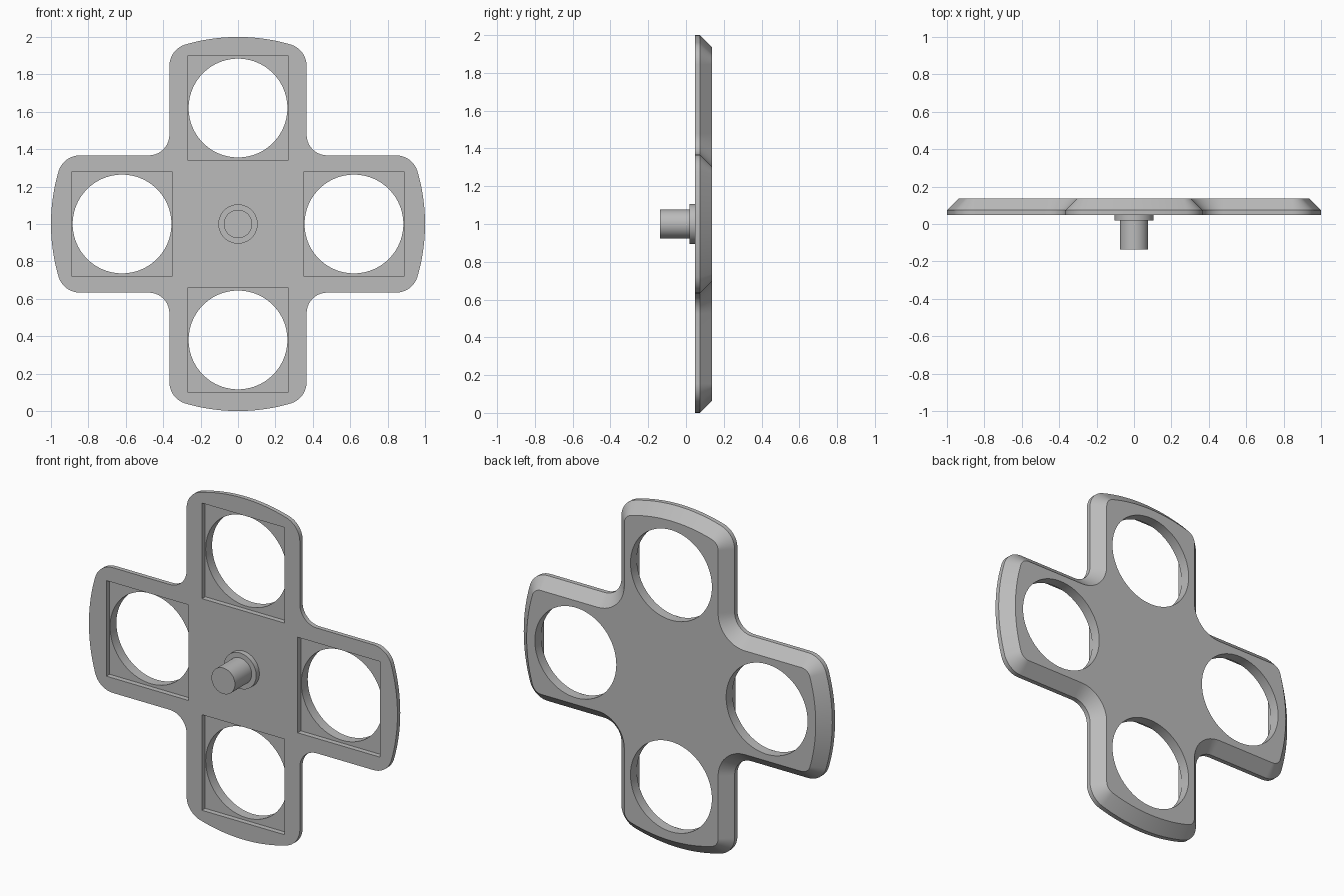
import bpy, bmesh, math
from mathutils import Matrix

cube = bpy.data.objects.get("Cube")
if cube:
    bpy.data.objects.remove(cube, do_unlink=True)

grey = bpy.data.materials.new("plain grey")
grey.use_nodes = True
COLOUR = (0.5, 0.5, 0.5, 1)
grey.diffuse_color = COLOUR
grey.node_tree.nodes["Principled BSDF"].inputs["Base Color"].default_value = COLOUR

CENTRE_Z = 1.0
HALF_ARM, CORNER, FILLET = 0.367, 0.12, 0.11
FRONT, RIM, BACK = 0.048, 0.074, 0.137     # y of front face, chamfer start, back face
CHAMFER = BACK - RIM
HOLE_OFFSET, HOLE_RADIUS = 0.62, 0.264
POCKET_X, POCKET_Z, POCKET_DEPTH = 0.534, 0.56, 0.03


def make_object(name, bm):
    bmesh.ops.recalc_face_normals(bm, faces=bm.faces)
    mesh = bpy.data.meshes.new(name)
    bm.to_mesh(mesh)
    bm.free()
    mesh.materials.append(grey)
    obj = bpy.data.objects.new(name, mesh)
    bpy.context.collection.objects.link(obj)
    return obj


def arc(cx, cz, r, a0, a1, n):
    angles = [a0 + (a1 - a0) * i / n for i in range(n + 1)]
    return [(cx + r * math.cos(a), cz + r * math.sin(a)) for a in angles]


def cross_outline(inset):
    """Four-armed outline with curved ends, moved inwards by inset."""
    c = HALF_ARM + FILLET
    u = HALF_ARM - CORNER
    v = math.sqrt((1 - CORNER) ** 2 - u * u)
    t = math.atan2(v, u)
    r = CORNER - inset
    arm = arc(c, c, FILLET + inset, 1.5 * math.pi, math.pi, 12)
    arm += arc(u, v, r, 0, t, 12)
    arm += arc(0, 0, 1 - inset, t, math.pi - t, 16)[1:-1]
    arm += arc(-u, v, r, math.pi - t, math.pi, 12)
    points = []
    for _ in range(4):
        points += arm
        arm = [(-z, x) for x, z in arm]
    return points


def add_cylinder(bm, x, z, radius, y0, y1):
    place = Matrix.Translation((x, (y0 + y1) / 2, z)) @ Matrix.Rotation(math.pi / 2, 4, "X")
    bmesh.ops.create_cone(bm, cap_ends=True, segments=96, radius1=radius,
                          radius2=radius, depth=y1 - y0, matrix=place)


# Cross-shaped plate with a chamfered back rim
bm = bmesh.new()
loops = [[bm.verts.new((x, y, z + CENTRE_Z)) for x, z in cross_outline(inset)]
         for y, inset in ((FRONT, 0), (RIM, 0), (BACK, CHAMFER))]
for a, b in zip(loops, loops[1:]):
    for i in range(len(a)):
        bm.faces.new((a[i - 1], a[i], b[i], b[i - 1]))
bm.faces.new(loops[0])
bm.faces.new(loops[-1])
plate = make_object("cross_plate", bm)

# Cutters for the round holes and the shallow front pockets
holes, pockets = bmesh.new(), bmesh.new()
for dx, dz in ((1, 0), (-1, 0), (0, 1), (0, -1)):
    x, z = dx * HOLE_OFFSET, CENTRE_Z + dz * HOLE_OFFSET
    add_cylinder(holes, x, z, HOLE_RADIUS, FRONT - 0.1, BACK + 0.1)
    size = Matrix.Diagonal((POCKET_X, 2 * POCKET_DEPTH, POCKET_Z, 1))
    bmesh.ops.create_cube(pockets, size=1, matrix=Matrix.Translation((x, FRONT, z)) @ size)

for name, cutter_bm in (("pocket_cutter", pockets), ("hole_cutter", holes)):
    cutter = make_object(name, cutter_bm)
    cutter.hide_render = True
    bpy.context.view_layer.objects.active = plate
    cut = plate.modifiers.new(name, "BOOLEAN")
    cut.operation, cut.solver, cut.object = "DIFFERENCE", "EXACT", cutter
    bpy.ops.object.modifier_apply(modifier=cut.name)
    bpy.data.objects.remove(cutter, do_unlink=True)

# Central collar and stem
parts = [plate]
for name, radius, y0, y1 in (("collar", 0.105, 0.018, FRONT), ("stem", 0.076, -BACK, 0.018)):
    bm = bmesh.new()
    add_cylinder(bm, 0, CENTRE_Z, radius, y0, y1)
    parts.append(make_object(name, bm))

# Smooth curves, crisp edges
bpy.ops.object.select_all(action="DESELECT")
for obj in parts:
    obj.select_set(True)
bpy.context.view_layer.objects.active = plate
bpy.ops.object.shade_smooth_by_angle(angle=math.radians(30))
